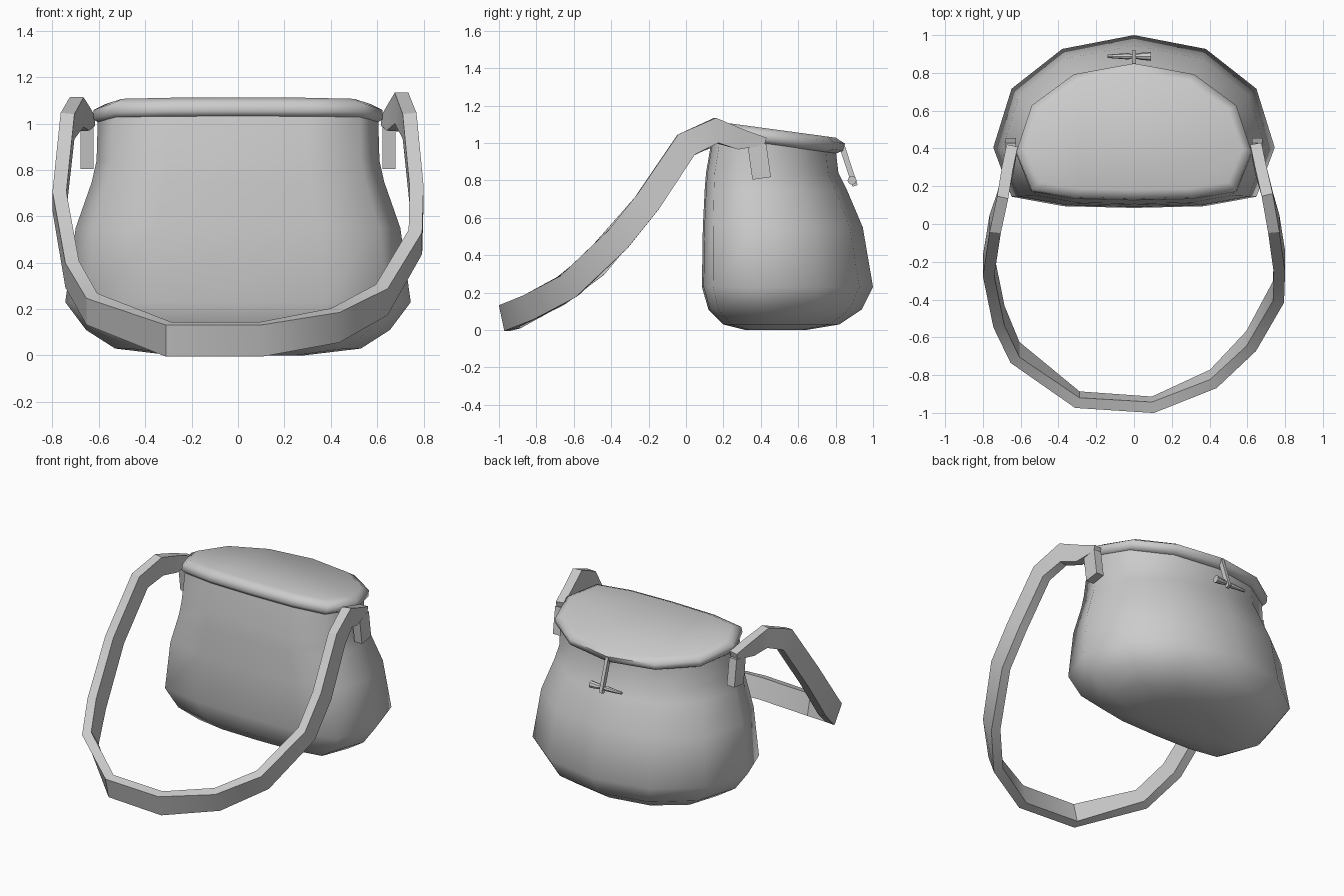
import bpy, bmesh, math
from mathutils import Vector, Matrix

cube = bpy.data.objects.get("Cube")
if cube:
    bpy.data.objects.remove(cube, do_unlink=True)

grey = bpy.data.materials.new("plain grey")
grey.use_nodes = True
grey.diffuse_color = (0.6, 0.6, 0.6, 1)
grey.node_tree.nodes["Principled BSDF"].inputs["Base Color"].default_value = (0.6, 0.6, 0.6, 1)


def finish(bm, name, angle=None):
    bmesh.ops.recalc_face_normals(bm, faces=bm.faces)
    mesh = bpy.data.meshes.new(name)
    bm.to_mesh(mesh)
    bm.free()
    mesh.materials.append(grey)
    obj = bpy.data.objects.new(name, mesh)
    bpy.context.collection.objects.link(obj)
    if angle:
        bpy.ops.object.select_all(action="DESELECT")
        obj.select_set(True)
        bpy.context.view_layer.objects.active = obj
        bpy.ops.object.shade_smooth_by_angle(angle=math.radians(angle))
    return obj


def loft(name, rings, angle=None):
    """Skin a stack of equal-length point rings and cap both ends."""
    bm = bmesh.new()
    loops = [[bm.verts.new(p) for p in ring] for ring in rings]
    for a, b in zip(loops, loops[1:]):
        for i in range(len(a)):
            j = (i + 1) % len(a)
            bm.faces.new((a[i], a[j], b[j], b[i]))
    bm.faces.new(loops[0])
    bm.faces.new(loops[-1])
    return finish(bm, name, angle)


# Plan of the bag: flat front, rounded back
half = [(0, 0), (0.5, 0.01), (0.87, 0.065), (1, 0.35), (0.87, 0.69), (0.51, 0.92), (0, 1)]
plan = half + [(-u, v) for u, v in half[-2:0:-1]]


def section(z, width, front, back, tilt=0):
    pts = []
    for u, v in plan:
        y = front + v * (back - front)
        pts.append(Vector((u * width, y, z - tilt * (y - 0.16))))
    return pts


# Bag body: height, half width, front y, back y, tilt
loft("bag_body", [section(*s) for s in (
    (0.0, 0.28, 0.32, 0.64),
    (0.03, 0.53, 0.20, 0.82),
    (0.11, 0.655, 0.12, 0.94),
    (0.23, 0.745, 0.085, 1.0),
    (0.55, 0.70, 0.09, 0.945),
    (0.75, 0.63, 0.10, 0.86),
    (0.84, 0.61, 0.107, 0.815),
    (1.03, 0.605, 0.14, 0.80, 0.1),
)], 70)

# Sloping lid
loft("lid", [section(*s, 0.135) for s in (
    (1.03, 0.60, 0.14, 0.80),
    (1.05, 0.625, 0.125, 0.84),
    (1.09, 0.622, 0.135, 0.85),
    (1.115, 0.575, 0.18, 0.80),
)], 70)

# Strap: centre x, y, z, tilt of its width in degrees, half width
path = [
    (-0.645, 0.41, 1.01, -15, 0.02), (-0.67, 0.28, 1.02, -18, 0.055),
    (-0.695, 0.15, 1.05, 8, 0.065), (-0.735, 0.0, 0.99, 40, 0.07),
    (-0.77, -0.22, 0.665, 54, 0.07), (-0.715, -0.49, 0.35, 45, 0.075),
    (-0.63, -0.68, 0.2, 35, 0.07), (-0.30, -0.93, 0.07, 14, 0.07),
    (0.10, -0.957, 0.07, 12, 0.07), (0.42, -0.82, 0.13, 22, 0.07),
    (0.62, -0.62, 0.24, 35, 0.07), (0.765, -0.36, 0.49, 48, 0.07),
    (0.77, -0.2, 0.69, 54, 0.07), (0.74, 0.0, 0.99, 40, 0.07),
    (0.705, 0.16, 1.067, 5, 0.067), (0.67, 0.29, 1.02, -18, 0.055),
    (0.645, 0.42, 1.01, -15, 0.02),
]
centres = [Vector(p[:3]) for p in path]
rings = []
for i, (x, y, z, deg, hw) in enumerate(path):
    tangent = centres[min(i + 1, len(path) - 1)] - centres[max(i - 1, 0)]
    a = math.radians(deg)
    wide = Vector((0, -math.sin(a), math.cos(a)))
    thick = tangent.cross(wide).normalized() * 0.03
    wide *= hw
    c = centres[i]
    rings.append([c + wide + thick, c + wide - thick, c - wide - thick, c - wide + thick])
loft("strap", rings, 30)


def box(name, centre, size, tilt):
    bm = bmesh.new()
    bmesh.ops.create_cube(bm, size=1, matrix=Matrix.Translation(centre)
                          @ Matrix.Rotation(tilt, 4, "X") @ Matrix.Diagonal((*size, 1)))
    return finish(bm, name)


# Strap tabs on both sides
for side, x in (("left", 0.652), ("right", -0.652)):
    box(side + "_strap_tab", (x, 0.392, 0.9), (0.056, 0.1, 0.18), 0.14)

# Closing loop hanging from the lid
box("closure_loop", (0, 0.868, 0.88), (0.022, 0.03, 0.23), 0.32)

# Tapered toggle held by the loop
toggle = [(-0.14, 0.009), (-0.03, 0.017), (-0.015, 0.012), (0.02, 0.014), (0.03, 0.018), (0.09, 0.024)]
loft("toggle", [[Vector((x, 0.888 + r * math.cos(k * math.tau / 8), 0.8 + r * math.sin(k * math.tau / 8)))
                 for k in range(8)] for x, r in toggle], 40)
